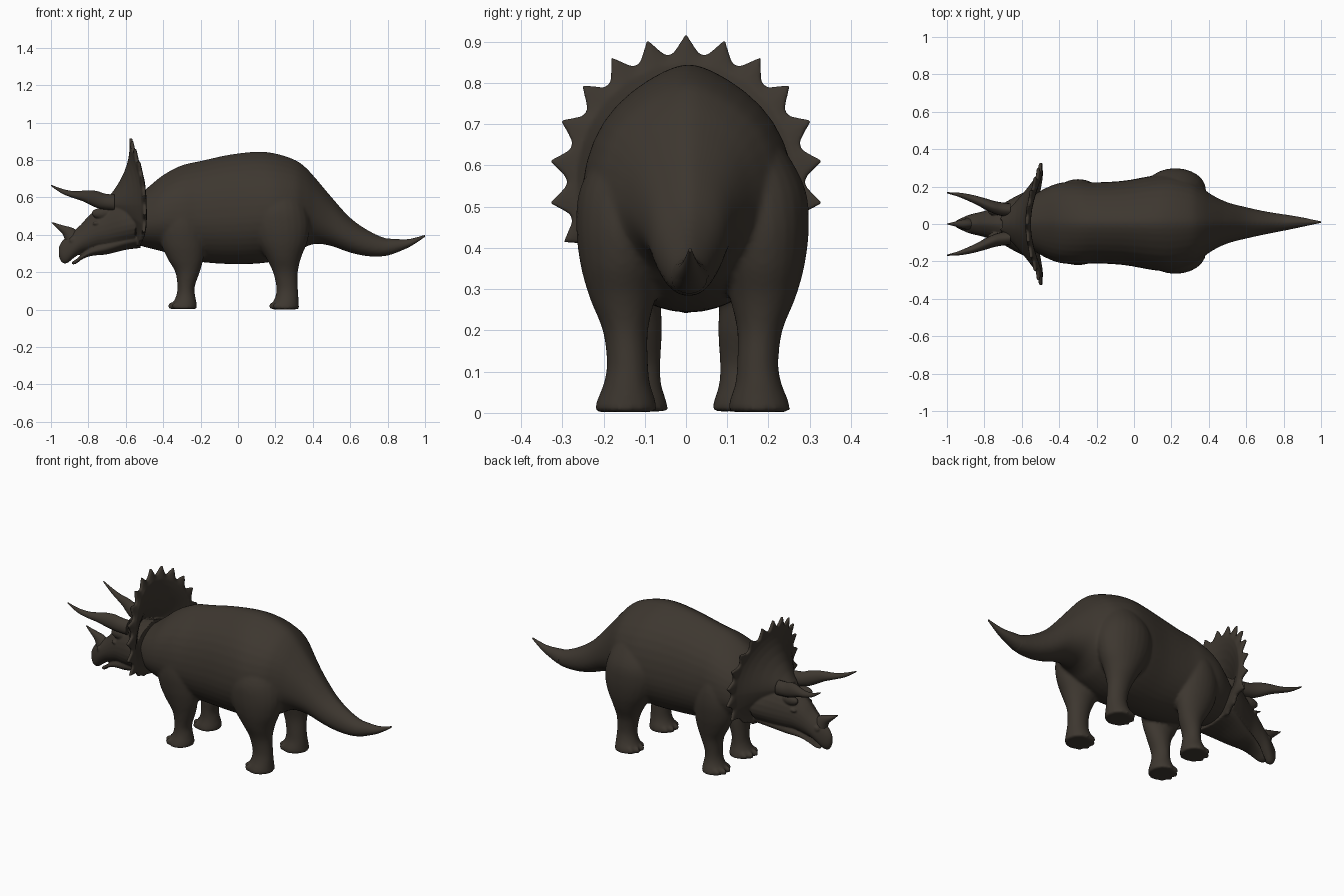
import bpy, bmesh, math

if "Cube" in bpy.data.objects:
    bpy.data.objects.remove(bpy.data.objects["Cube"])

skin = bpy.data.materials.new("dark brown hide")
skin.diffuse_color = (0.047, 0.038, 0.029, 1)
skin.use_nodes = True
skin.node_tree.nodes["Principled BSDF"].inputs["Base Color"].default_value = skin.diffuse_color


def select(obs):
    bpy.ops.object.select_all(action='DESELECT')
    for ob in obs:
        ob.select_set(True)
    bpy.context.view_layer.objects.active = obs[0]


def finish(name, bm, angle=50):
    bmesh.ops.recalc_face_normals(bm, faces=bm.faces[:])
    me = bpy.data.meshes.new(name)
    bm.to_mesh(me)
    bm.free()
    me.materials.append(skin)
    ob = bpy.data.objects.new(name, me)
    bpy.context.collection.objects.link(ob)
    select([ob])
    bpy.ops.object.shade_smooth_by_angle(angle=math.radians(angle))
    return ob


def fuse(obs, voxel, steps):
    """Join parts, then blend them into one skin."""
    select(obs)
    bpy.ops.object.join()
    ob = obs[0]
    rm = ob.modifiers.new("blend", 'REMESH')
    rm.mode, rm.voxel_size, rm.use_smooth_shade = 'VOXEL', voxel, True
    sm = ob.modifiers.new("relax", 'SMOOTH')
    sm.factor, sm.iterations = 0.5, steps


def spline(st, sub):
    """Catmull-Rom interpolation of the station tuples."""
    out = []
    for i in range(len(st) - 1):
        p0, p1, p2, p3 = st[max(i - 1, 0)], st[i], st[i + 1], st[min(i + 2, len(st) - 1)]
        for k in range(sub):
            t = k / sub
            out.append([0.5 * (2 * b + (c - a) * t + (2 * a - 5 * b + 4 * c - d) * t * t
                               + (3 * b - a - 3 * c + d) * t ** 3)
                        for a, b, c, d in zip(p0, p1, p2, p3)])
    return out + [list(st[-1])]


def x_ring(s, a):
    """Upright section: x, top, bottom, half width, centre y."""
    x, top, bot, hw, cy = s
    zc = bot + 0.43 * (top - bot)
    sn = math.sin(a)
    z = zc + sn * ((top - zc) if sn > 0 else (zc - bot))
    return x, cy + hw * math.cos(a) * (1 - 0.35 * max(0, sn) ** 6), z


def z_ring(s, a):
    """Level section: z, x min, x max, y min, y max."""
    z, x0, x1, y0, y1 = s
    return ((x0 + x1) / 2 + (x1 - x0) / 2 * math.cos(a),
            (y0 + y1) / 2 + (y1 - y0) / 2 * math.sin(a), z)


def loft(name, stations, ring, n=24, sub=4):
    bm = bmesh.new()
    rings = [[bm.verts.new(ring(s, 2 * math.pi * k / n)) for k in range(n)]
             for s in spline(stations, sub)]
    for a, b in zip(rings, rings[1:]):
        for k in range(n):
            bm.faces.new((a[k], a[(k + 1) % n], b[(k + 1) % n], b[k]))
    bm.faces.new(rings[0])
    bm.faces.new(rings[-1])
    return finish(name, bm)


def ball(name, loc, size):
    bm = bmesh.new()
    bmesh.ops.create_uvsphere(bm, u_segments=12, v_segments=8, radius=1)
    for v in bm.verts:
        v.co = [c + q * r for c, q, r in zip(loc, v.co, size)]
    return finish(name, bm)


# Body, neck and tail in one loft, with a thin tail tip
body = [(-.62, .55, .37, .10, .006), (-.55, .60, .35, .14, .006), (-.48, .655, .33, .182, .006),
        (-.40, .72, .31, .213, .006), (-.30, .772, .275, .222, .006), (-.20, .795, .255, .217, .006),
        (-.05, .828, .244, .226, .006), (.10, .845, .246, .252, .006), (.20, .835, .262, .258, .006),
        (.30, .803, .30, .23, .006), (.36, .762, .335, .19, .006), (.42, .697, .352, .148, .006),
        (.50, .602, .34, .11, .006), (.60, .492, .305, .084, .006), (.70, .422, .285, .062, .006),
        (.80, .380, .289, .044, .008), (.90, .376, .327, .025, .01), (.96, .388, .362, .012, .01),
        (1.0, .40, .39, .004, .01)]
hide = [loft("body", body, x_ring, 40)]
loft("tail_tip", body[-4:], x_ring, 20)

# Skull with hooked beak, and lower jaw
skull = [(-.958, .335, .285, .01), (-.942, .365, .253, .023), (-.915, .395, .248, .035),
         (-.88, .42, .275, .05), (-.84, .455, .30, .06), (-.80, .50, .31, .07), (-.75, .54, .32, .087),
         (-.70, .565, .32, .11), (-.62, .60, .33, .155), (-.55, .62, .34, .185)]
head = [loft("head", [s + (0,) for s in skull], x_ring, 28)]
jaw = [(-.888, .257, .241, .012), (-.865, .27, .246, .028), (-.83, .30, .271, .045), (-.78, .34, .288, .06),
       (-.70, .38, .296, .087), (-.60, .42, .32, .125), (-.52, .45, .33, .145)]
head.append(loft("lower_jaw", [s + (0,) for s in jaw], x_ring, 24))

# Nose horn
loft("nose_horn", [(.37, -.925, -.82, -.037, .037), (.405, -.938, -.845, -.028, .028),
                   (.435, -.968, -.88, -.019, .019), (.452, -.985, -.94, -.01, .01),
                   (.467, -1.0, -.99, -.003, .003)], z_ring, 16)

# Bony frill with a scalloped, spiked rim
COUNT, SPIKE = 22 * 8, 360 / 22


def low(deg):
    """Shrink of the frill towards the throat."""
    return 0.875 * (1 - 0.36 * max(0, (deg - 110) / 70))


def frill_rim(deg):
    """Rim radius factor at an angle measured from straight up."""
    k = abs((deg / SPIKE + 0.5) % 1 - 0.5) * 2
    bump = max(0, 1 - k / 0.85) ** 1.3 * (0.25 if deg > 125 else 1)
    return (1 + 0.155 * bump) * low(deg)


bm = bmesh.new()
fractions = (0.1, 0.25, 0.4, 0.55, 0.7, 0.82, 0.92, 1.0)
loops = []
for back in (False, True):
    for f in (fractions[::-1] if back else fractions):
        loop = []
        for i in range(COUNT):
            th = 2 * math.pi * i / COUNT
            deg = 360 * i / COUNT
            deg = min(deg, 360 - deg)
            q = math.sin(th) ** 2
            edge = -0.572 + 0.074 * q + (0.03 * (deg - 90) / 90 if deg > 90 else 0)
            r = f * (frill_rim(deg) if f == 1 else low(deg))
            x = edge - (0.15 + 0.09 * q) * (1 - f) ** (2 - 0.8 * q)
            x += 0.007 + 0.01 * (f < 1) + 0.05 * (1 - f) if back else -0.008
            loop.append(bm.verts.new((x, 0.33 * r * math.sin(th), 0.56 + 0.355 * r * math.cos(th))))
        loops.append(loop)
for a, b in zip(loops, loops[1:]):
    for i in range(COUNT):
        j = (i + 1) % COUNT
        bm.faces.new((a[i], a[j], b[j], b[i]))
bm.faces.new(loops[0])
bm.faces.new(loops[-1])
head.append(finish("frill", bm, 60))


def mirrored(st, s, off):
    """Mirror level sections to side s, about y = off."""
    return [(z, x0, x1, off + s * y0, off + s * y1) for z, x0, x1, y0, y1 in st]


hind = [(.002, .177, .327, .087, .238), (.03, .182, .325, .09, .232), (.07, .20, .323, .103, .216),
        (.12, .205, .32, .108, .208), (.20, .187, .32, .108, .218), (.28, .148, .338, .09, .25),
        (.36, .095, .37, .07, .272), (.45, .06, .385, .05, .282), (.54, .06, .37, .04, .274),
        (.63, .10, .33, .05, .228), (.70, .16, .28, .08, .17)]
front = [(.004, -.358, -.22, .052, .205), (.03, -.352, -.22, .058, .198), (.07, -.332, -.228, .07, .182),
         (.12, -.324, -.232, .072, .178), (.20, -.335, -.205, .068, .188), (.27, -.375, -.185, .07, .205),
         (.35, -.41, -.175, .06, .222), (.45, -.42, -.18, .05, .23), (.55, -.39, -.21, .05, .212),
         (.64, -.34, -.25, .07, .15)]
brow = [(-.66, .615, .53, .035, .075), (-.71, .62, .535, .036, .08), (-.75, .633, .543, .034, .09),
        (-.79, .638, .56, .031, .105), (-.83, .636, .58, .025, .122), (-.88, .634, .597, .019, .14),
        (-.94, .646, .62, .011, .157), (-1.0, .668, .661, .003, .167)]

for s, side in ((-1, "right"), (1, "left")):
    # Legs with blunt toes
    hide.append(loft("hind_leg_" + side, mirrored(hind, s, 0.016), z_ring))
    hide.append(loft("front_leg_" + side, mirrored(front, s, 0.01), z_ring))
    for part, cx, cy, off in (("hind", .252, .162, .016), ("front", -.288, .128, .01)):
        for k, a in enumerate((-52, -18, 18, 52)):
            a = math.radians(a)
            hide.append(ball(f"{part}_toe_{side}_{k}",
                             (cx - .066 * math.cos(a), off + s * (cy + .066 * math.sin(a)), .02),
                             (.026, .014, .02)))
    # Brow horns
    loft("brow_horn_" + side, [(x, t, b, w, s * y) for x, t, b, w, y in brow], x_ring, 16)
    # Eye, brow ridge and nostril rim
    head.append(ball("eye_" + side, (-.757, s * .076, .462), (.02, .012, .011)))
    head.append(ball("brow_ridge_" + side, (-.725, s * .068, .515), (.06, .024, .03)))
    head.append(ball("nostril_" + side, (-.88, s * .037, .37), (.022, .012, .02)))

# Blend legs and toes into the body, and the head parts into one
fuse(hide, 0.009, 4)
fuse(head, 0.005, 4)
